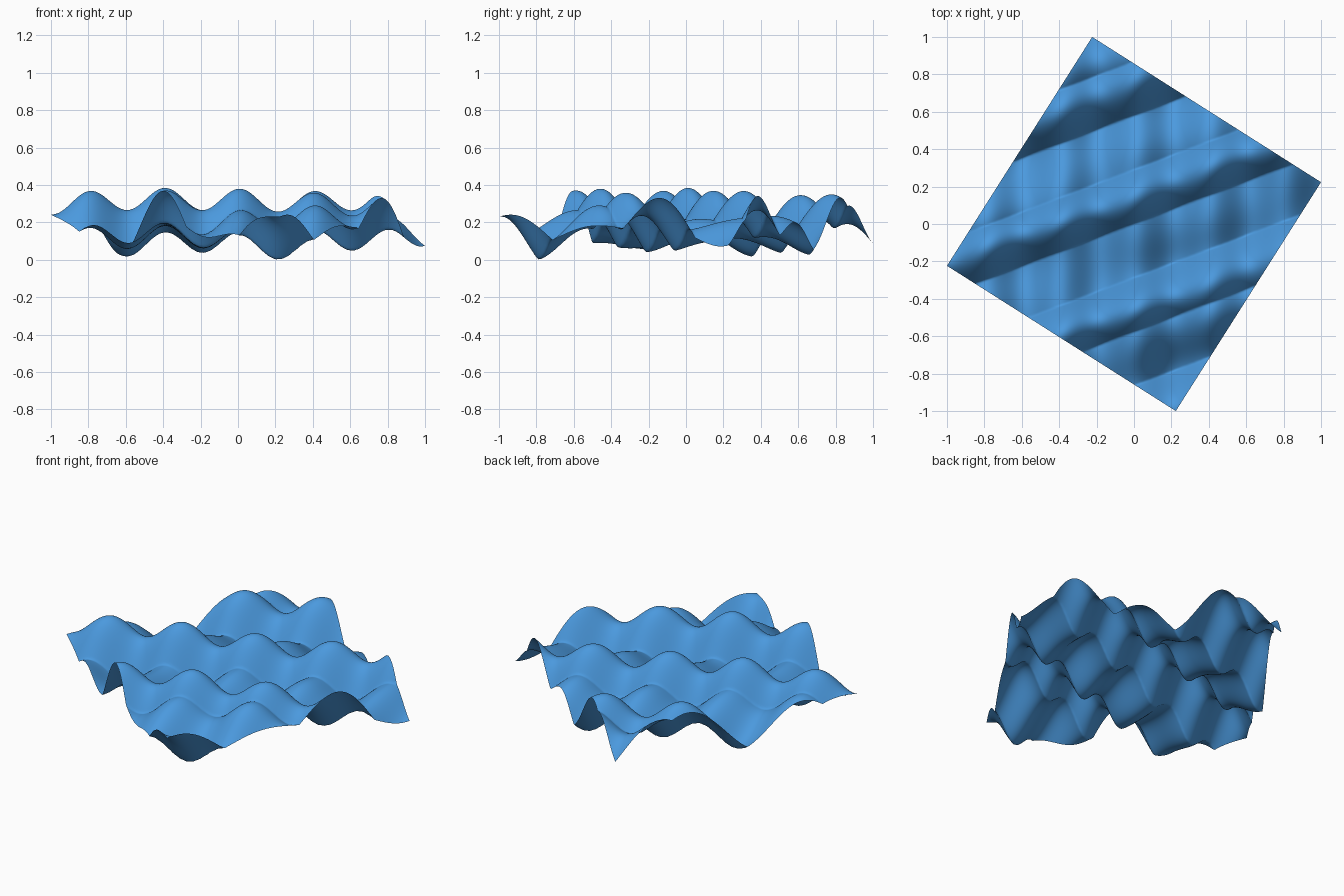
import bpy
import bmesh
from math import sin, cos, pi, radians
from mathutils import Matrix

cube = bpy.data.objects.get("Cube")
if cube:
    bpy.data.objects.remove(cube, do_unlink=True)

HALF = 0.7246          # half the side of the square sheet
TURN = radians(-32.4)  # turn of the sheet about z
RIDGE = radians(20.7)  # direction of the creased ridges


def height(x, y):
    """Sum of ripples along x and y, a slanted swell and a creased ridge wave."""
    across = y * cos(RIDGE) - x * sin(RIDGE)
    ripple_x = 0.057 * cos(2 * pi * (x - 0.01) / 0.4)
    ripple_y = 0.012 * cos(2 * pi * y / 0.47)
    swell = 0.091 * sin(2 * pi * (y - 0.34 * x) / 0.65)
    ridges = 0.08 * abs(sin(pi * across / 0.27))
    return ripple_x + ripple_y + swell + ridges


# Sheet: a fine square grid, turned and then raised by the waves
bm = bmesh.new()
bmesh.ops.create_grid(bm, x_segments=180, y_segments=180, size=HALF)
bmesh.ops.rotate(bm, verts=bm.verts, matrix=Matrix.Rotation(TURN, 3, 'Z'))
for v in bm.verts:
    v.co.z = height(v.co.x, v.co.y)
lowest = min(v.co.z for v in bm.verts)
bmesh.ops.translate(bm, verts=bm.verts, vec=(0, 0, 0.002 - lowest))
for f in bm.faces:
    f.smooth = True
mesh = bpy.data.meshes.new("wavy_water_sheet")
bm.to_mesh(mesh)
bm.free()

sheet = bpy.data.objects.new("wavy_water_sheet", mesh)
bpy.context.collection.objects.link(sheet)

# Single blue colour
blue = bpy.data.materials.new("water_blue")
blue.use_nodes = True
colour = (0.07, 0.32, 0.73, 1)
blue.diffuse_color = colour
blue.node_tree.nodes["Principled BSDF"].inputs["Base Color"].default_value = colour
mesh.materials.append(blue)
